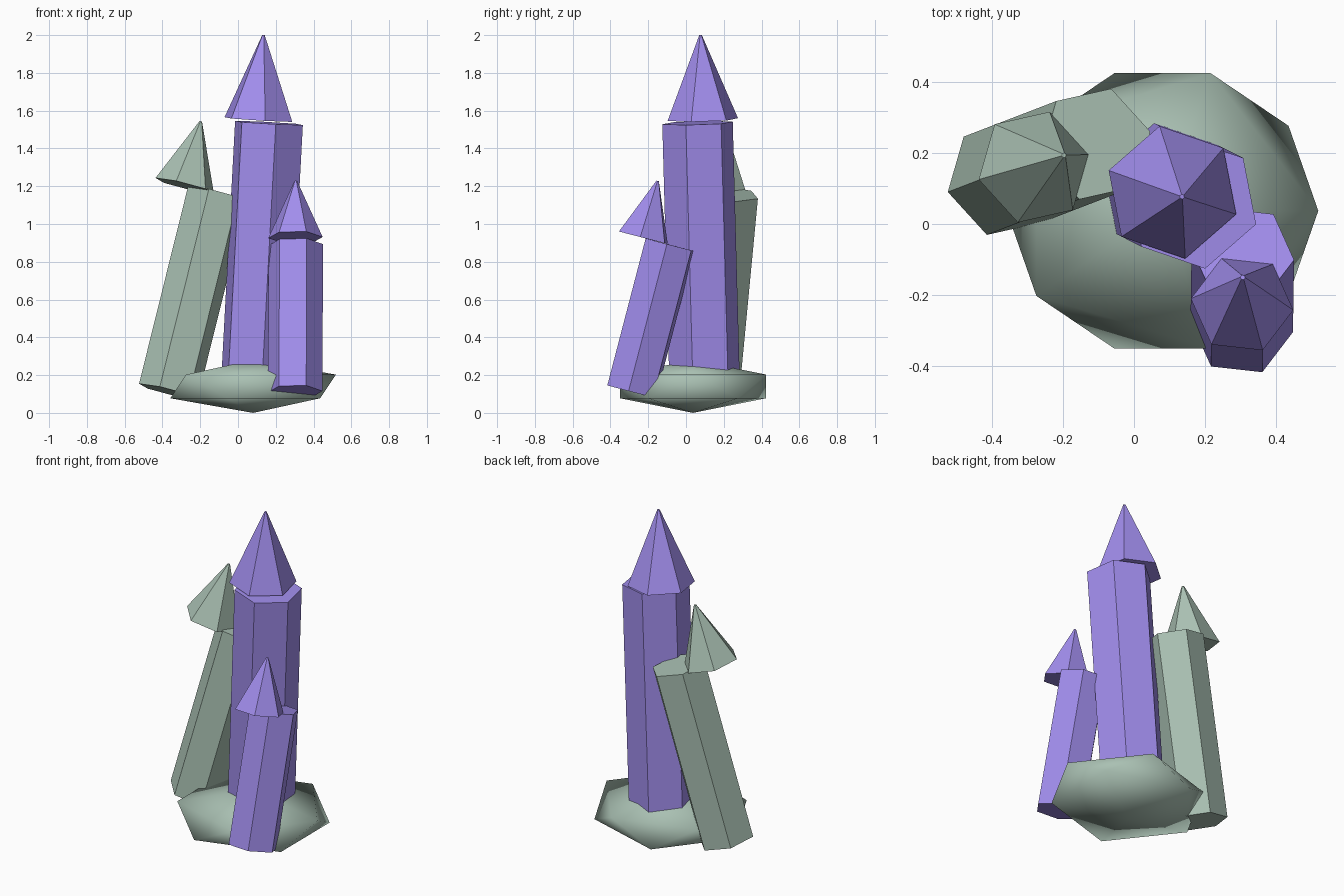
import bpy, bmesh
from math import cos, sin, radians
from mathutils import Vector, Matrix

if "Cube" in bpy.data.objects:
    bpy.data.objects.remove(bpy.data.objects["Cube"])


def material(name, rgb):
    m = bpy.data.materials.new(name)
    m.diffuse_color = (*rgb, 1)
    m.use_nodes = True
    m.node_tree.nodes["Principled BSDF"].inputs["Base Color"].default_value = m.diffuse_color
    return m


violet = material("violet_crystal", (0.36, 0.27, 0.85))
sage = material("sage_stone", (0.40, 0.53, 0.45))


def finish(name, bm, mat, smooth=False):
    bmesh.ops.recalc_face_normals(bm, faces=bm.faces)
    for f in bm.faces:
        f.smooth = smooth
    me = bpy.data.meshes.new(name)
    bm.to_mesh(me)
    bm.free()
    me.materials.append(mat)
    bpy.context.collection.objects.link(bpy.data.objects.new(name, me))


def hex_solid(name, start, end, r1, r2, spin, mat):
    """Six-sided frustum from start to end, capped square to its axis."""
    start, end = Vector(start), Vector(end)
    turn = Vector((0, 0, 1)).rotation_difference(end - start)
    bm = bmesh.new()
    rings = []
    for centre, r in ((start, r1), (end, r2)):
        angles = [radians(spin + 60 * k) for k in range(6)]
        rings.append([bm.verts.new(centre + turn @ Vector((r * cos(a), r * sin(a), 0)))
                      for a in angles])
    lo, hi = rings
    for k in range(6):
        j = (k + 1) % 6
        bm.faces.new((lo[k], lo[j], hi[j], hi[k]))
    bm.faces.new(lo[::-1])
    bm.faces.new(hi)
    finish(name, bm, mat)


# Squashed, smooth-shaded rock base
bm = bmesh.new()
bmesh.ops.create_icosphere(
    bm, subdivisions=1, radius=1,
    matrix=Matrix.Translation((0.08, 0.037, 0.14)) @ Matrix.Diagonal((0.49, 0.455, 0.14, 1)))
finish("rock_base", bm, sage, smooth=True)

# Crystals: leaning shaft plus an offset pointed tip sharing its lean
# name, shaft bottom, shaft top, tip base, tip apex, radius, spin, material
crystals = [
    ("tall_crystal", (0.087, 0.10, 0.10), (0.164, 0.061, 1.535),
     (0.108, 0.089, 1.553), (0.135, 0.077, 2.0), 0.19, 41, violet),
    ("leaning_crystal", (-0.369, 0.125, 0.113), (-0.109, 0.225, 1.16),
     (-0.282, 0.16, 1.202), (-0.197, 0.193, 1.543), 0.164, 13, sage),
    ("small_crystal", (0.303, -0.288, 0.112), (0.306, -0.085, 0.89),
     (0.304, -0.226, 0.928), (0.306, -0.15, 1.228), 0.145, -6.5, violet),
]
for name, bottom, top, tip_base, apex, r, spin, mat in crystals:
    hex_solid(name + "_shaft", bottom, top, r, r, spin, mat)
    hex_solid(name + "_tip", tip_base, apex, r, 0.007, spin, mat)
